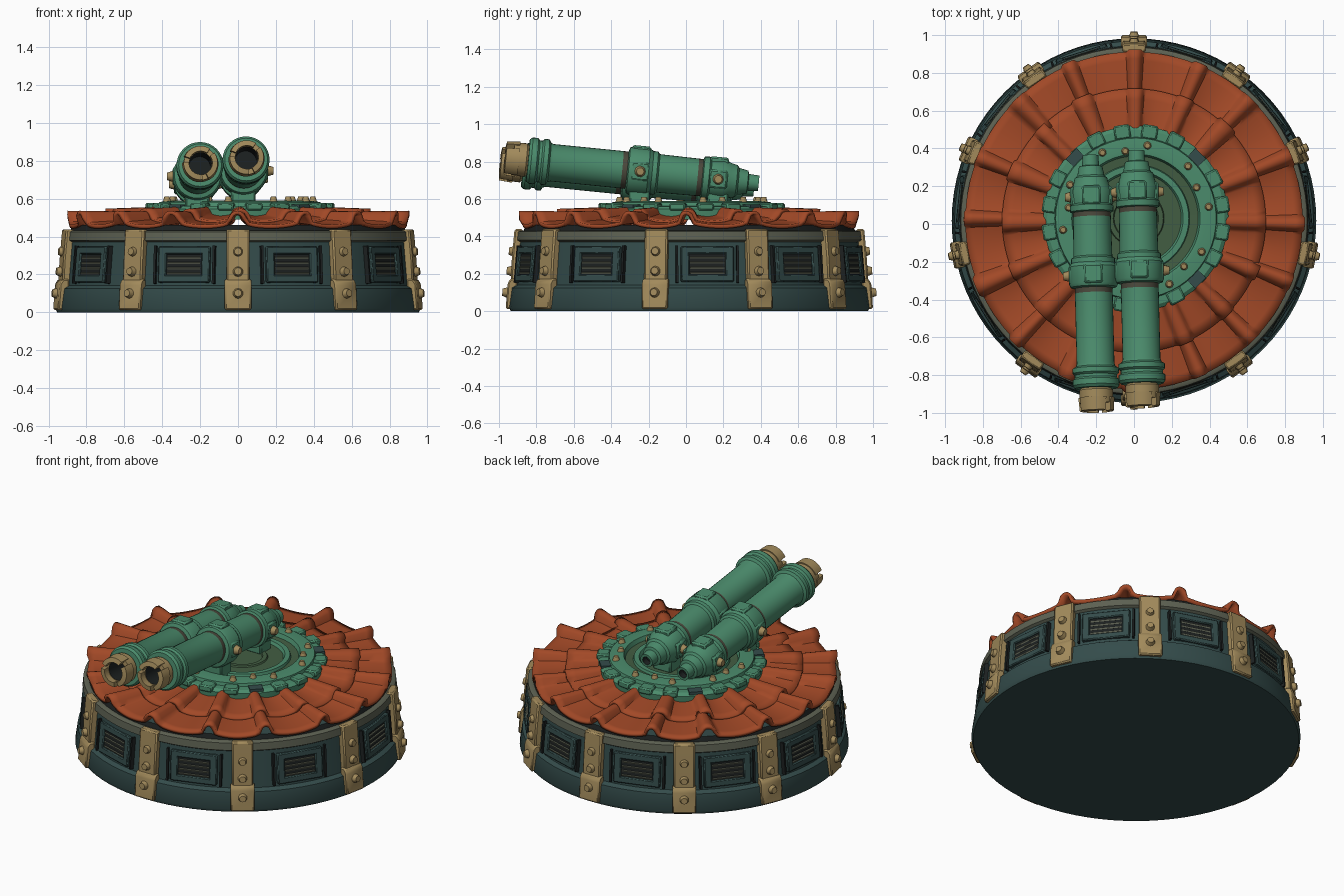
import bpy, bmesh, math, random
from mathutils import Matrix, Vector

if "Cube" in bpy.data.objects:
    bpy.data.objects.remove(bpy.data.objects["Cube"])

random.seed(4)
T, R = Matrix.Translation, Matrix.Rotation
C = T((0, 0.018, 0))                      # centre of the drum


def material(name, col):
    m = bpy.data.materials.new(name)
    m.diffuse_color = (*col, 1)
    m.use_nodes = True
    m.node_tree.nodes["Principled BSDF"].inputs["Base Color"].default_value = m.diffuse_color
    return m


TEAL = material("dark_teal_wall", (0.034, 0.072, 0.07))
BLACK = material("black_recess", (0.012, 0.015, 0.015))
TRIM = material("grey_olive_trim", (0.11, 0.12, 0.085))
TAN = material("tan_brass", (0.36, 0.255, 0.105))
RED = material("red_clay", (0.36, 0.066, 0.02))
GREEN = material("copper_green", (0.07, 0.26, 0.15))
FLOOR = material("moss_green_floor", (0.055, 0.11, 0.055))
WORN = material("worn_brown", (0.07, 0.065, 0.045))


def finish(bm, name, mats, bevel=0, angle=35):
    bmesh.ops.recalc_face_normals(bm, faces=bm.faces)
    me = bpy.data.meshes.new(name)
    bm.to_mesh(me)
    bm.free()
    for m in mats:
        me.materials.append(m)
    for p in me.polygons:
        p.use_smooth = True
    me.set_sharp_from_angle(angle=math.radians(angle))
    ob = bpy.data.objects.new(name, me)
    bpy.context.collection.objects.link(ob)
    if bevel:
        b = ob.modifiers.new("bevel", 'BEVEL')
        b.width, b.segments, b.limit_method = bevel, 1, 'ANGLE'
    return ob


def box(bm, m, size):
    bmesh.ops.create_cube(bm, size=1, matrix=m @ Matrix.Diagonal((*size, 1)))


def bolt(bm, m, pos, direction, r=0.03, h=0.03):
    q = Vector(direction).to_track_quat('Z', 'Y').to_matrix().to_4x4()
    bmesh.ops.create_cone(bm, cap_ends=True, segments=10, radius1=r, radius2=r * 0.6,
                          depth=h, matrix=m @ T(pos) @ q)


def lathe(bm, prof, m, segs=48, rule=None, a0=0, a1=math.tau, closed=False):
    """Spin (radius, height) points about local z; a partial sweep gets end caps."""
    full = a1 - a0 > 6.28
    cols = []
    for i in range(segs if full else segs + 1):
        a = a0 + (a1 - a0) * i / segs
        cols.append([bm.verts.new(m @ Vector((r * math.cos(a), r * math.sin(a), z))) for r, z in prof])
    n = len(prof)
    for i in range(segs):
        p, q = cols[i], cols[(i + 1) % len(cols)]
        for j in range(n if closed else n - 1):
            k = (j + 1) % n
            f = bm.faces.new((p[j], q[j], q[k], p[k]))
            if rule:
                f.material_index = rule((prof[j][0] + prof[k][0]) / 2, (prof[j][1] + prof[k][1]) / 2)
    if not full:
        bm.faces.new(cols[0])
        bm.faces.new(cols[-1])
    bmesh.ops.remove_doubles(bm, verts=bm.verts, dist=1e-5)


# Drum
bm = bmesh.new()
lathe(bm, [(0, 0), (.955, 0), (.965, .02), (.95, .125), (.925, .14), (.906, .37), (.922, .38),
           (.917, .425), (.905, .432), (.885, .432), (.875, .46), (0, .46)], C, 80,
      lambda r, z: 2 if r < .89 and .44 < z < .459 else 1 if z > .372 and r > .88 else 0)
finish(bm, "drum", [TEAL, TRIM, BLACK])

# Straps with feet and bolts
half = [90, 55, 23, -11, -54, -90]
angles = half + [180 - a for a in half[1:-1]]
straps, bolts = bmesh.new(), bmesh.new()


def prism(bm, m, prof, w):
    lo = [bm.verts.new(m @ Vector((r, -w, z))) for r, z in prof]
    hi = [bm.verts.new(m @ Vector((r, w, z))) for r, z in prof]
    bm.faces.new(lo)
    bm.faces.new(hi[::-1])
    for i in range(len(prof)):
        j = (i + 1) % len(prof)
        bm.faces.new((lo[i], hi[i], hi[j], lo[j]))


for a in angles:
    m = C @ R(math.radians(a), 4, 'Z')
    prism(straps, m, [(.89, .1), (.958, .1), (.95, .27), (.935, .438), (.89, .438)], .062)
    prism(straps, m, [(.92, .012), (.982, .012), (.972, .15), (.955, .175), (.92, .175)], .07)
    for r, z in ((.945, .32), (.957, .215), (.98, .1)):
        bolt(bolts, m, (r, 0, z), (1, 0, .08), .032, .04)
finish(straps, "straps", [TAN], .008)
finish(bolts, "strap_bolts", [TAN])

# Vents between the straps
frames, backs, slats = bmesh.new(), bmesh.new(), bmesh.new()
order = sorted(a % 360 for a in angles)
for i, a in enumerate(order):
    b = order[(i + 1) % len(order)] + (360 if i == len(order) - 1 else 0)
    m = C @ R(math.radians((a + b) / 2), 4, 'Z') @ T((.902, 0, .25)) @ R(math.radians(-5), 4, 'Y')
    for s in (-1, 1):
        box(frames, m @ T((0, s * .12, 0)), (.055, .045, .19))
        box(frames, m @ T((0, 0, s * .075)), (.055, .285, .04))
        box(backs, m @ T((0, s * .163, 0)), (.045, .012, .2))
    box(backs, m, (.034, .2, .12))
    for k in range(4):
        box(slats, m @ T((.008, 0, -.042 + k * .028)) @ R(.5, 4, 'Y'), (.03, .185, .009))
finish(frames, "vent_frames", [TEAL], .006)
finish(backs, "vent_recesses", [BLACK])
finish(slats, "vent_slats", [TRIM])


# Clay roof: two overlapping rows of pans and round ridge tiles
def tile_row(name, r0, r1, z0, z1, h0, h1, count=16, steps=22, rad=5):
    bm = bmesh.new()
    jit = [(random.uniform(-.025, .025), random.uniform(-.012, .006), random.uniform(.85, 1.1))
           for _ in range(count)]
    rows = []
    for i in range(count * steps):
        k, t = (i + steps // 2) // steps % count, ((i + steps // 2) % steps) / steps - .5
        line = []
        for j in range(rad + 1):
            f = j / rad
            r = r0 + (r1 - r0) * f
            arc = t * math.tau / count * r
            w = (.036 + .016 * f) * jit[k][2]
            if abs(arc) < w:
                h = .012 + (h0 + (h1 - h0) * f) * math.sqrt(1 - (arc / w) ** 2)
            else:
                h = .03 * (1 - (abs(t) * 2)) ** 2
            rr = r + f * (jit[k][1] if abs(arc) < w else -.012)
            ang = (i / steps) * math.tau / count + jit[k][0] * (1 - abs(2 * t))
            line.append(bm.verts.new((rr * math.cos(ang), rr * math.sin(ang) + .018,
                                      z0 + (z1 - z0) * f + h)))
        rows.append(line)
    for i, p in enumerate(rows):
        q = rows[(i + 1) % len(rows)]
        for j in range(rad):
            bm.faces.new((p[j], p[j + 1], q[j + 1], q[j]))
    ob = finish(bm, name, [RED], angle=45)
    s = ob.modifiers.new("thickness", 'SOLIDIFY')
    s.thickness, s.offset = .02, -1


tile_row("upper_roof_tiles", .42, .71, .515, .485, .03, .05)
tile_row("lower_roof_tiles", .66, .905, .475, .462, .045, .062)

# Turret ring with recessed floor
P = T((.01, .03, 0))
bm = bmesh.new()
lathe(bm, [(.485, .49), (.49, .545), (.47, .56), (.43, .562), (.425, .582), (.36, .59), (.34, .588),
           (.33, .562), (.285, .558), (.28, .574), (.25, .574), (.24, .556), (.15, .556),
           (.145, .564), (.12, .564), (.115, .556), (0, .556)], P, 56,
      lambda r, z: 1 if r < .245 or .284 < r < .335 else 0)
finish(bm, "turret_ring", [GREEN, FLOOR], angle=30)
teeth, slots, studs = bmesh.new(), bmesh.new(), bmesh.new()
for i in range(20):
    m = P @ R(math.tau * (i + .5) / 20, 4, 'Z')
    if i % 5 == 2:
        box(slots, m @ T((.455, 0, .56)), (.06, .08, .018))
    else:
        box(teeth, m @ T((.462, 0, .558)), (.075, .085, .04))
    if i % 4 != 3:
        bolt(studs, m, (.39 - .03 * (i % 2), 0, .595), (0, 0, 1), .023, .03)
finish(teeth, "ring_teeth", [GREEN], .008)
finish(slots, "ring_slots", [TEAL])
finish(studs, "ring_studs", [TAN])

# Twin barrels
prof = [(0, -.72), (.058, -.72), (.06, -.93), (.088, -.93), (.09, -.86), (.08, -.85), (.113, -.85),
        (.124, -.835), (.124, -.805), (.112, -.795), (.112, -.78), (.123, -.77), (.123, -.745),
        (.106, -.735), (.1, -.72), (.1, -.345), (.1, -.318), (.122, -.312), (.13, -.295), (.13, -.205),
        (.116, -.185), (.116, -.16), (.103, -.15), (.1, .06), (.1, .085), (.114, .09), (.116, .12),
        (.104, .13), (.11, .2), (.094, .235), (.086, .27), (.072, .28), (.062, .33), (.045, .335),
        (.042, .39), (.026, .39), (.026, .35), (0, .35)]


def barrel_rule(r, s):
    if r <= .06 and (s < -.7 or s > .34 and r < .03):
        return 2
    if s < -.852:
        return 1
    return 3 if -.345 < s < -.319 or .061 < s < .084 else 0


for name, x, z, shift in (("left_barrel", -.222, .69, -.025), ("right_barrel", .022, .722, 0)):
    d = Vector((-.025, 1, -.1)).normalized()
    m = T((x, 0, z)) @ d.to_track_quat('Z', 'Y').to_matrix().to_4x4() @ T((0, 0, shift))
    bm = bmesh.new()
    lathe(bm, prof, m, 32, barrel_rule)
    finish(bm, name, [GREEN, TAN, BLACK, WORN], angle=30)
    # notched muzzle crown
    bm = bmesh.new()
    for k in range(3):
        a = math.tau * k / 3 + .4
        lathe(bm, [(.062, -.975), (.09, -.97), (.096, -.9), (.062, -.9)], m, 10, None, a, a + 1.75, True)
    finish(bm, name + "_muzzle_crown", [TAN], angle=30)
    # side lugs with bolts, and cradles down to the ring
    lugs, pins = bmesh.new(), bmesh.new()
    for s, r in ((-.25, .125), (.17, .105)):
        for side in (-1, 1):
            box(lugs, m @ T((side * r * .85, 0, s)), (.045, .1, .1))
            bolt(pins, m, (side * (r + .012), 0, s), (side, 0, 0), .034, .045)
        box(lugs, m @ T((0, r * .9, s)), (.1, .05, .1))
        y = s + shift
        axis = z - .1 * y
        box(lugs, T((x - .025 * y, y, (axis + .55) / 2)), (.13, .11, axis - .55))
    finish(lugs, name + "_cradle", [GREEN], .01)
    finish(pins, name + "_bolts", [TAN])
